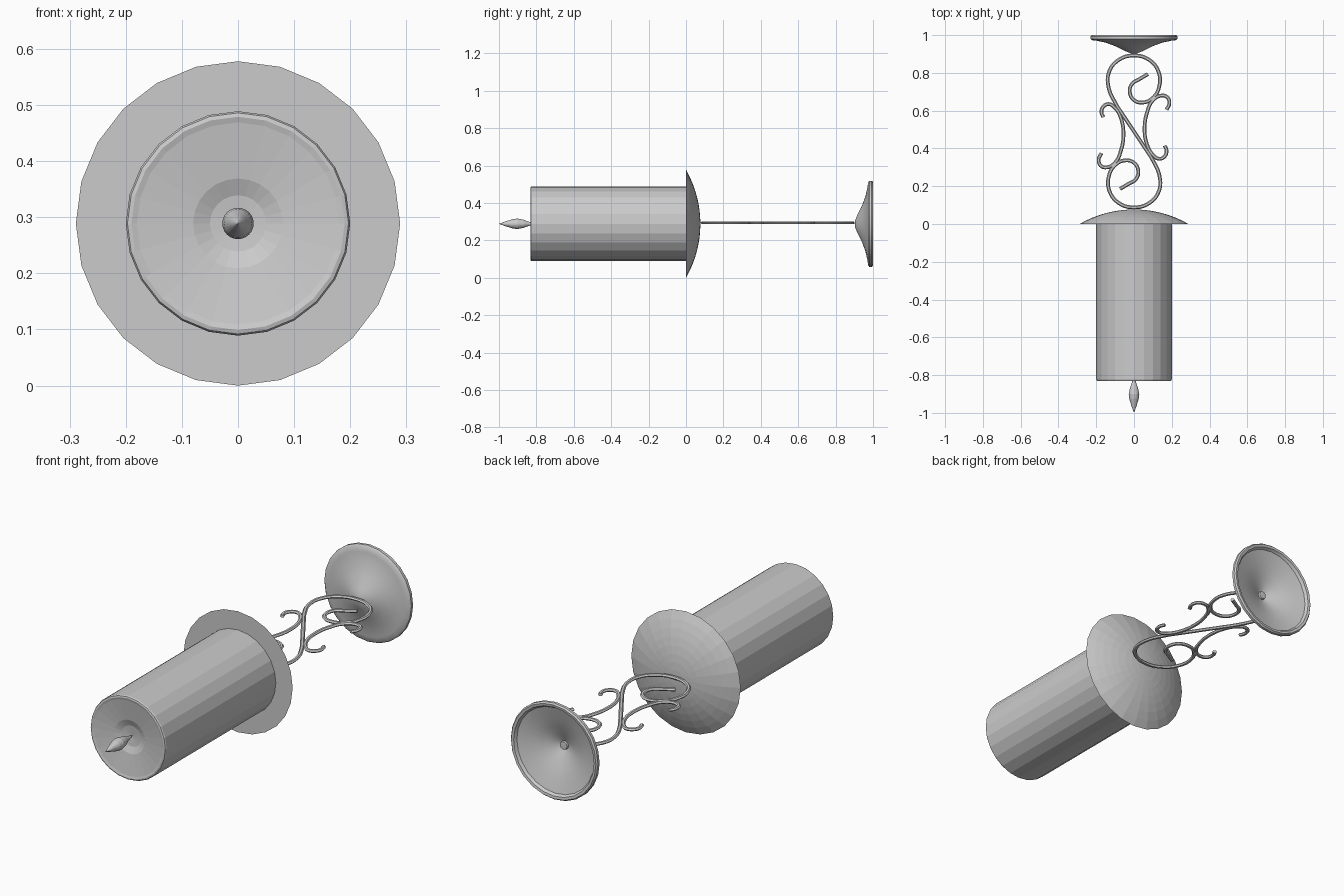
import bpy, bmesh, math

if "Cube" in bpy.data.objects:
    bpy.data.objects.remove(bpy.data.objects["Cube"])

AXIS_Z = 0.289   # height of the lying candle's axis
SIDES = 24


def lathe(name, profile, smooth=None):
    """Revolve (radius, y) points about the horizontal y axis."""
    bm = bmesh.new()
    verts = [bm.verts.new((0, y, r)) for r, y in profile]
    edges = [bm.edges.new(p) for p in zip(verts, verts[1:])]
    bmesh.ops.spin(bm, geom=verts + edges, cent=(0, 0, 0), axis=(0, 1, 0),
                   angle=math.tau, steps=SIDES)
    bmesh.ops.remove_doubles(bm, verts=bm.verts, dist=0.0005)
    bmesh.ops.recalc_face_normals(bm, faces=bm.faces)
    mesh = bpy.data.meshes.new(name)
    bm.to_mesh(mesh)
    bm.free()
    ob = bpy.data.objects.new(name, mesh)
    ob.location.z = AXIS_Z
    bpy.context.collection.objects.link(ob)
    if smooth:
        select(ob)
        bpy.ops.object.shade_smooth_by_angle(angle=math.radians(smooth))
    return ob


def select(ob):
    bpy.ops.object.select_all(action='DESELECT')
    ob.select_set(True)
    bpy.context.view_layer.objects.active = ob


def scroll(name, points, parts):
    """Thin bar bent through (x, y) points; a second part is its half turn."""
    curve = bpy.data.curves.new(name, 'CURVE')
    curve.dimensions = '3D'
    curve.bevel_depth = 0.01
    curve.bevel_resolution = 1
    curve.resolution_u = 5
    curve.use_fill_caps = True
    for turn in range(parts):
        sp = curve.splines.new('BEZIER')
        sp.bezier_points.add(len(points) - 1)
        for bp, (x, y) in zip(sp.bezier_points, points):
            bp.co = (-x, 0.98 - y, 0) if turn else (x, y, 0)
            bp.handle_left_type = bp.handle_right_type = 'AUTO'
    ob = bpy.data.objects.new(name, curve)
    ob.location.z = AXIS_Z + 0.006
    ob.scale.z = 0.75
    bpy.context.collection.objects.link(ob)
    select(ob)
    bpy.ops.object.convert(target='MESH')
    bpy.ops.object.shade_smooth_by_angle(angle=math.radians(50))


# Candle with a rounded rim and a hollow melted top
lathe("candle", [(0, 0), (0.2, 0), (0.2, -0.824), (0.197, -0.83), (0.19, -0.832),
                 (0.18, -0.829), (0.13, -0.822), (0.08, -0.815), (0.05, -0.803),
                 (0, -0.798)])

# Flame
lathe("flame", [(0, -0.797), (0.006, -0.815), (0.011, -0.84), (0.022, -0.87),
                (0.028, -0.9), (0.025, -0.925), (0.013, -0.965), (0, -1)])

# Drip plate: flat towards the candle, domed behind
R = (0.289 ** 2 + 0.077 ** 2) / (2 * 0.077)
dome = [(r, math.sqrt(R * R - r * r) - R + 0.077)
        for r in [0.289 * (1 - i / 8) for i in range(9)]]
lathe("drip_plate", [(0, 0)] + dome)

# Flared foot with a rolled rim and a hollow underside
lathe("foot", [(0, 0.902), (0.018, 0.904), (0.05, 0.917), (0.1, 0.942), (0.15, 0.96),
               (0.2, 0.971), (0.222, 0.973), (0.23, 0.98), (0.23, 0.993),
               (0.224, 1.0), (0.212, 0.998), (0.204, 0.985), (0.15, 0.97),
               (0.1, 0.953), (0.05, 0.93), (0.02, 0.916), (0.018, 0.925), (0, 0.927)],
      smooth=40)

# Wrought stem: one S scroll, symmetric by a half turn about its middle
half = [(0.074, 0.794), (0.03, 0.768), (-0.012, 0.74), (-0.022, 0.695), (0.0, 0.656),
        (0.045, 0.643), (0.1, 0.668), (0.134, 0.73), (0.13, 0.805), (0.082, 0.868),
        (0, 0.892), (-0.082, 0.868), (-0.132, 0.805), (-0.136, 0.73), (-0.1, 0.643),
        (-0.05, 0.565)]
s_path = half + [(0, 0.49)] + [(-x, 0.98 - y) for x, y in reversed(half)]
scroll("stem_s_scroll", s_path, 1)

# Pair of small C scrolls beside the stem
scroll("stem_c_scrolls", [(0.172, 0.605), (0.187, 0.638), (0.177, 0.67), (0.145, 0.68),
                          (0.1, 0.655), (0.069, 0.59), (0.056, 0.505), (0.069, 0.42),
                          (0.1, 0.366), (0.135, 0.345), (0.165, 0.362),
                          (0.172, 0.39), (0.162, 0.415)], 2)
